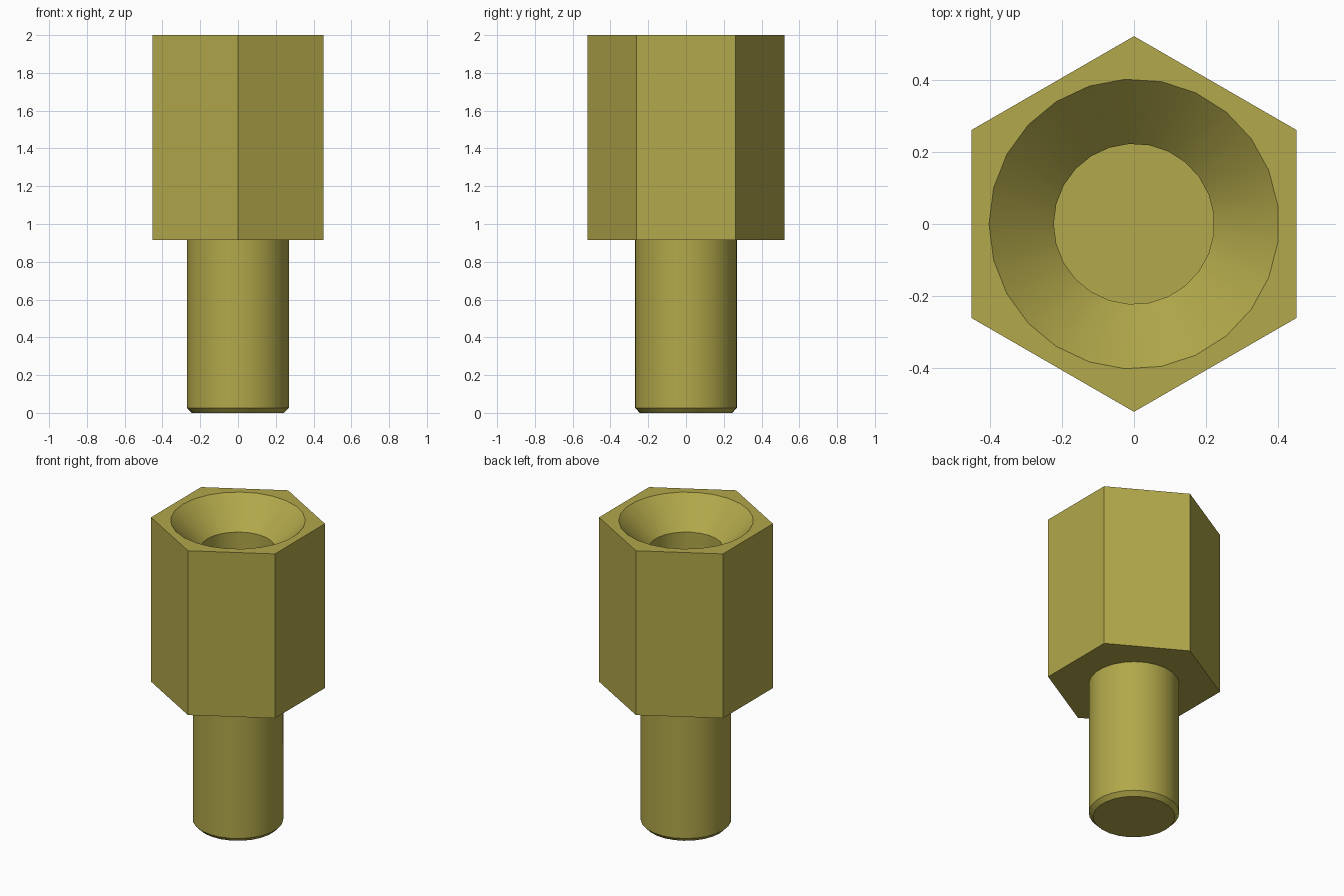
import bpy, bmesh, math

cube = bpy.data.objects.get("Cube")
if cube:
    bpy.data.objects.remove(cube, do_unlink=True)

SIDES = 25            # facets of the round parts
HEX_R = 0.522         # hexagon corner radius
SHOULDER, TOP = 0.915, 2.0
BORE_FLOOR = 1.1

brass = bpy.data.materials.new("brass")
brass.use_nodes = True
colour = (0.445, 0.392, 0.069, 1.0)
brass.diffuse_color = colour
brass.node_tree.nodes["Principled BSDF"].inputs["Base Color"].default_value = colour


def ring(bm, radius, z, sides, start):
    """Circle of vertices, starting at the given angle."""
    return [bm.verts.new((radius * math.cos(start + math.tau * i / sides),
                          radius * math.sin(start + math.tau * i / sides), z))
            for i in range(sides)]


def loft(bm, rings):
    """Join neighbouring rings with quads."""
    for a, b in zip(rings, rings[1:]):
        n = len(a)
        for i in range(n):
            j = (i + 1) % n
            bm.faces.new((a[i], a[j], b[j], b[i]))


def loop_edges(bm, verts):
    return [bm.edges.get((verts[i - 1], verts[i])) for i in range(len(verts))]


def finish(bm, name):
    bmesh.ops.recalc_face_normals(bm, faces=bm.faces[:])
    mesh = bpy.data.meshes.new(name)
    bm.to_mesh(mesh)
    bm.free()
    mesh.materials.append(brass)
    obj = bpy.data.objects.new(name, mesh)
    bpy.context.collection.objects.link(obj)
    bpy.ops.object.select_all(action='DESELECT')
    obj.select_set(True)
    bpy.context.view_layer.objects.active = obj
    bpy.ops.object.shade_smooth_by_angle(angle=math.radians(30))
    return obj


# Hexagonal body with a countersunk blind bore
bm = bmesh.new()
hexes = [ring(bm, HEX_R, z, 6, math.pi / 2) for z in (SHOULDER, TOP)]
loft(bm, hexes)
bm.faces.new(hexes[0])
bore = [ring(bm, r, z, SIDES, math.pi)
        for r, z in ((0.403, TOP), (0.223, TOP - 0.18), (0.223, BORE_FLOOR))]
loft(bm, bore)
bm.faces.new(bore[-1])
# Flat top face between the hexagon and the countersink rim
bmesh.ops.triangle_fill(bm, use_beauty=True, normal=(0, 0, 1),
                        edges=loop_edges(bm, hexes[1]) + loop_edges(bm, bore[0]))
finish(bm, "hex_body")

# Round stud with a chamfered tip, seated slightly inside the body
bm = bmesh.new()
stud = [ring(bm, r, z, SIDES, math.pi)
        for r, z in ((0.245, 0.0), (0.271, 0.027), (0.271, SHOULDER + 0.03))]
loft(bm, stud)
bm.faces.new(stud[0])
bm.faces.new(stud[-1])
finish(bm, "stud")
